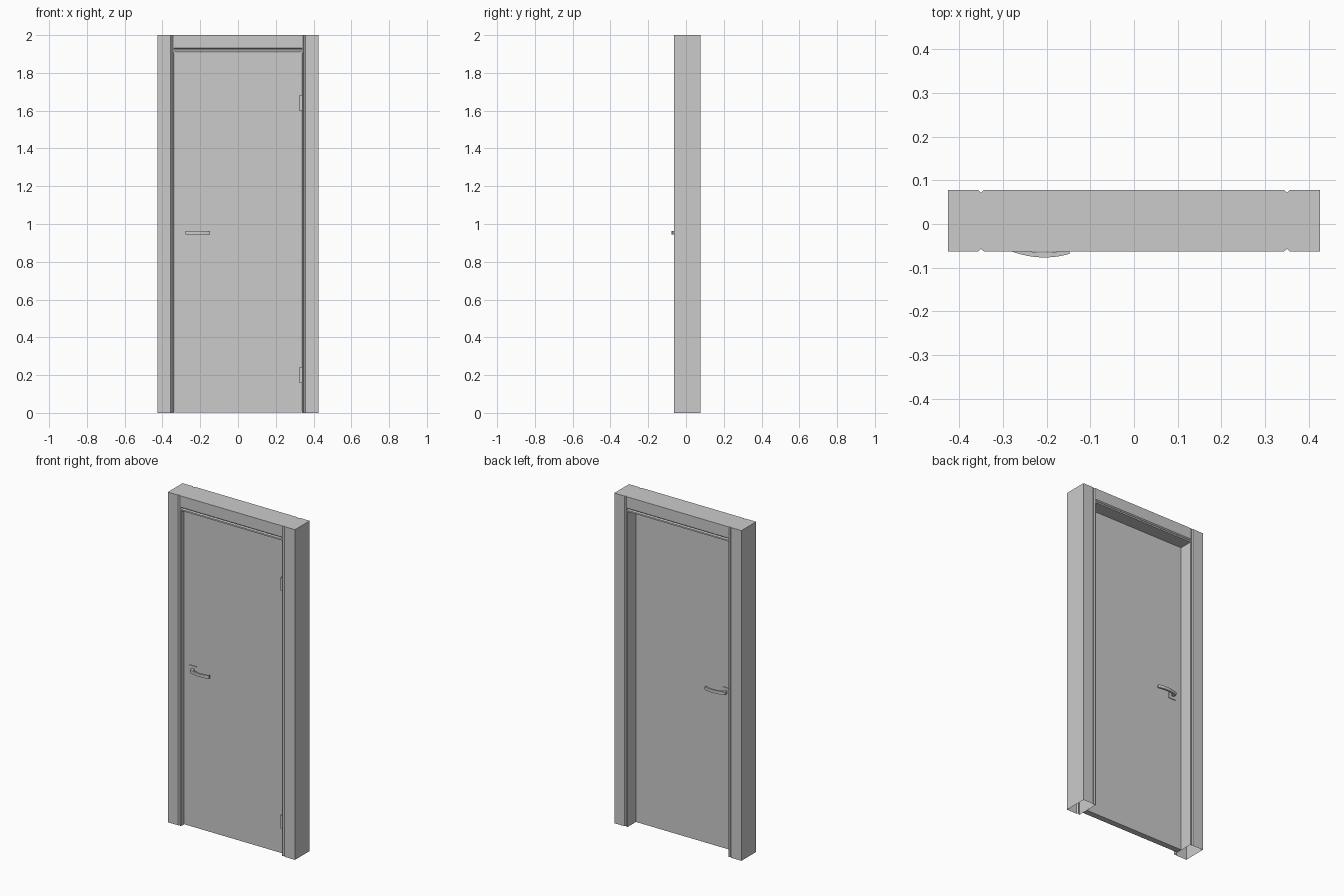
import bpy, bmesh
from mathutils import Vector

if "Cube" in bpy.data.objects:
    bpy.data.objects.remove(bpy.data.objects["Cube"])

W, OPEN, TOP, DOOR_TOP = 0.426, 0.338, 2.0, 1.911   # half widths and heights
YF, YB = -0.063, 0.078                              # frame front / back
DF, DB = -0.036, 0.0                                # door leaf front / back
HX, HZ = -0.271, 0.954                              # handle centre


def prism(name, outline, axis, length, cap_start=True, cap_end=True):
    """Sweep a closed 3D outline along an axis vector."""
    bm = bmesh.new()
    off = Vector(axis) * length
    a = [bm.verts.new(p) for p in outline]
    b = [bm.verts.new(Vector(p) + off) for p in outline]
    n = len(a)
    for i in range(n):
        bm.faces.new((a[i], a[(i + 1) % n], b[(i + 1) % n], b[i]))
    if cap_start:
        bm.faces.new(a[::-1])
    if cap_end:
        bm.faces.new(b)
    bmesh.ops.recalc_face_normals(bm, faces=bm.faces)
    me = bpy.data.meshes.new(name)
    bm.to_mesh(me)
    bm.free()
    ob = bpy.data.objects.new(name, me)
    bpy.context.collection.objects.link(ob)
    return ob


def box(name, x0, x1, y0, y1, z0, z1):
    return prism(name, [(x0, y0, z0), (x1, y0, z0), (x1, y1, z0), (x0, y1, z0)],
                 (0, 0, 1), z1 - z0)


def grooved(outer, g0, g1, inner):
    """Frame section (u, y): a V groove in both the front and back faces."""
    d, mid = 0.006, (g0 + g1) / 2
    front = [(outer, YF), (g0, YF), (mid, YF + d), (g1, YF), (inner, YF)]
    back = [(inner, YB), (g1, YB), (mid, YB - d), (g0, YB), (outer, YB)]
    return front + back


# side jambs with a groove beside each casing, open underneath
section = grooved(W, 0.357, 0.343, OPEN)
for side, s in (("left", -1), ("right", 1)):
    prism(side + "_jamb", [(s * u, y, 0) for u, y in section],
          (0, 0, 1), TOP, cap_start=False)

# head of the frame, fitted between the jambs
prism("head_jamb", [(-OPEN, y, u) for u, y in grooved(TOP, 1.932, 1.920, DOOR_TOP)],
      (1, 0, 0), 2 * OPEN, cap_start=False, cap_end=False)

# door leaf
box("door_leaf", -0.336, 0.336, DF, DB, 0.002, DOOR_TOP - 0.002)

# hinges
for name, z in (("lower_hinge", 0.2), ("upper_hinge", 1.64)):
    box(name, 0.323, 0.3375, -0.054, DF + 0.001, z - 0.04, z + 0.04)

# curved lever outline seen from above
steps = 12
xs = [-0.279 + 0.131 * i / steps for i in range(steps + 1)]
outer = [(x, -0.0765 + 2.45 * (x + 0.205) ** 2) for x in xs]
lever = outer + [(x, y + 0.011) for x, y in reversed(outer)]

# rose, neck and lever on each face of the door
for side, flip in (("front", False), ("back", True)):
    def fy(y):
        return DF + DB - y if flip else y
    box(side + "_rose", HX - 0.026, HX + 0.026, fy(DF - 0.004), fy(DF), HZ - 0.025, HZ + 0.025)
    box(side + "_neck", HX - 0.008, HX + 0.008, fy(-0.06), fy(DF), HZ - 0.0085, HZ + 0.0085)
    ob = prism(side + "_lever", [(x, fy(y), HZ - 0.009) for x, y in lever], (0, 0, 1), 0.018)
    bpy.context.view_layer.objects.active = ob
    ob.select_set(True)
    bpy.ops.object.shade_smooth_by_angle()
    ob.select_set(False)
